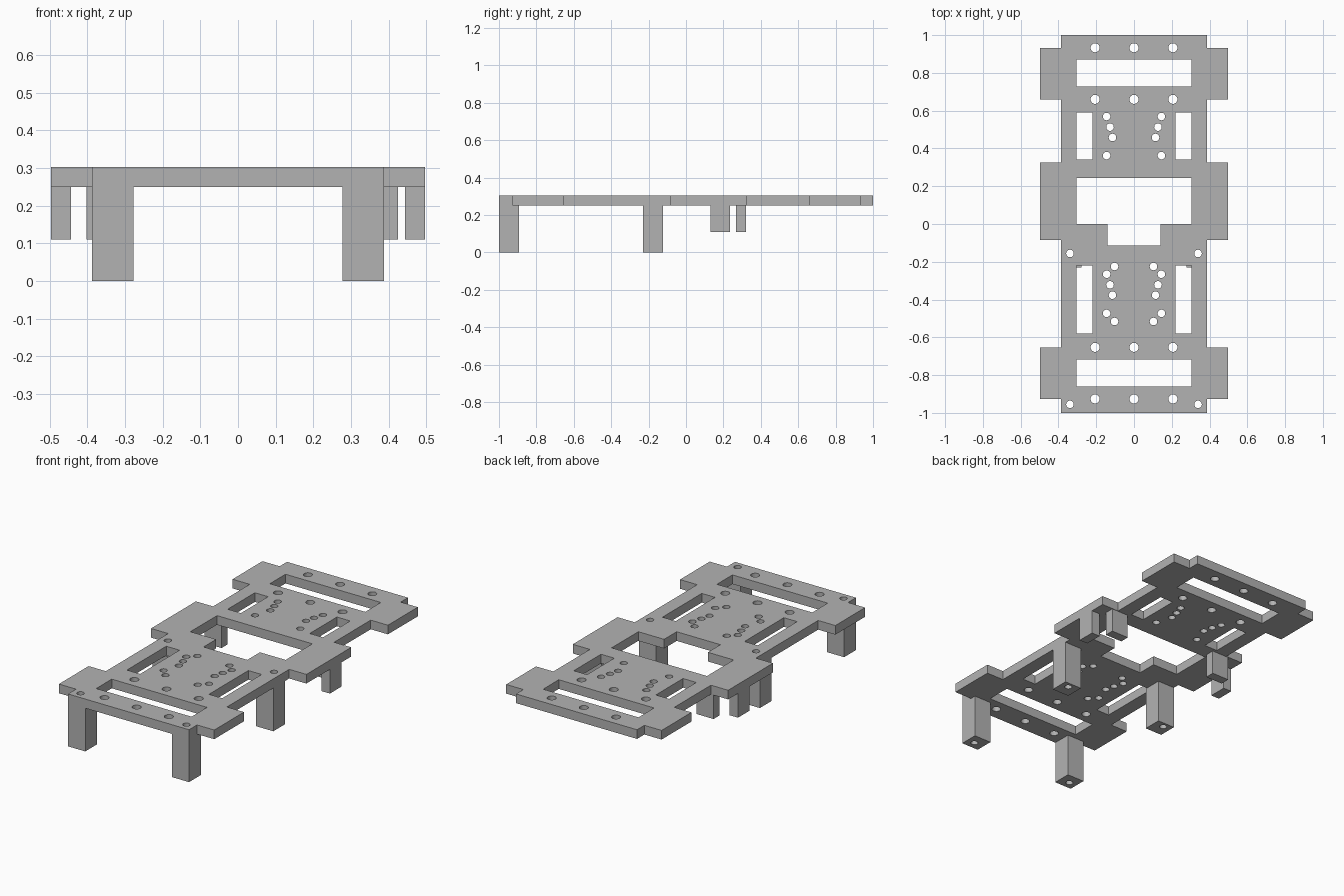
import bpy, bmesh, math

if "Cube" in bpy.data.objects:
    bpy.data.objects.remove(bpy.data.objects["Cube"])

UNDERSIDE, TOP = 0.25, 0.303

grey = bpy.data.materials.new("plain grey")
grey.use_nodes = True
COLOUR = (0.45, 0.45, 0.45, 1)
grey.diffuse_color = COLOUR
grey.node_tree.nodes["Principled BSDF"].inputs["Base Color"].default_value = COLOUR


def rect(x0, x1, y0, y1):
    return [(x0, y0), (x1, y0), (x1, y1), (x0, y1)]


def circle(x, y, r, sides=24):
    steps = [math.tau * i / sides for i in range(sides)]
    return [(x + r * math.cos(a), y + r * math.sin(a)) for a in steps]


def mirrored(points):
    """Close a right-hand half profile across the centre line."""
    return points + [(-x, y) for x, y in reversed(points)]


def slab(name, loops, z0, z1):
    """Extrude an outline with holes between two heights."""
    curve = bpy.data.curves.new(name, "CURVE")
    curve.dimensions = "2D"
    curve.fill_mode = "BOTH"
    curve.extrude = (z1 - z0) / 2
    for loop in loops:
        spline = curve.splines.new("POLY")
        spline.points.add(len(loop) - 1)
        for point, (x, y) in zip(spline.points, loop):
            point.co = (x, y, 0, 1)
        spline.use_cyclic_u = True
    obj = bpy.data.objects.new(name, curve)
    bpy.context.collection.objects.link(obj)
    bpy.ops.object.select_all(action="DESELECT")
    obj.select_set(True)
    bpy.context.view_layer.objects.active = obj
    bpy.ops.object.convert(target="MESH")
    obj = bpy.context.object
    bm = bmesh.new()
    bm.from_mesh(obj.data)
    bmesh.ops.translate(bm, verts=bm.verts, vec=(0, 0, (z0 + z1) / 2))
    bmesh.ops.remove_doubles(bm, verts=bm.verts, dist=0.0005)
    bmesh.ops.recalc_face_normals(bm, faces=bm.faces)
    for face in bm.faces:
        face.smooth = False
    bm.to_mesh(obj.data)
    bm.free()
    obj.data.materials.clear()
    obj.data.materials.append(grey)
    return obj


# Plate outline with three pairs of side tabs
BODY, TAB, INNER = 0.387, 0.497, 0.305
half = [(BODY, -1)]
for low, high in ((-0.927, -0.655), (-0.085, 0.325), (0.66, 0.933)):
    half += [(BODY, low), (TAB, low), (TAB, high), (BODY, high)]
half.append((BODY, 1))
loops = [mirrored(half)]

# Wide end windows and the notched middle window
for low, high in ((-0.86, -0.718), (0.727, 0.87)):
    loops.append(rect(-INNER, INNER, low, high))
loops.append(mirrored([(0.14, -0.115), (0.14, 0), (INNER, 0), (INNER, 0.244)]))

# Long side slots
for low, high in ((-0.58, -0.22), (0.341, 0.59)):
    loops.append(rect(0.22, INNER, low, high))
    loops.append(rect(-INNER, -0.22, low, high))

# Rows of three bolt holes
for y in (-0.926, -0.653, 0.66, 0.933):
    for x in (-0.206, 0, 0.206):
        loops.append(circle(x, y, 0.024))

# Small mounting holes, mirrored left and right
cluster = [(0.145, 0.569), (0.127, 0.513), (0.114, 0.458), (0.145, 0.362)]
small = cluster + [(x, y - 0.835) for x, y in cluster]
small += [(0.103, -0.225), (0.103, -0.516)]
LEG_HOLE_X = 0.339
leg_rows = {"front": (-1, -0.955), "middle": (-0.23, -0.156)}
small += [(LEG_HOLE_X, hole_y) for _, hole_y in leg_rows.values()]
for x, y in small:
    loops += [circle(x, y, 0.02), circle(-x, y, 0.02)]

slab("chassis_plate", loops, UNDERSIDE, TOP)

# Hollow-bored standing legs
for row, (y, hole_y) in leg_rows.items():
    for side, s in (("left", 1), ("right", -1)):
        xs = sorted((s * 0.277, s * BODY))
        slab(f"{row}_leg_{side}",
             [rect(*xs, y, y + 0.108), circle(s * LEG_HOLE_X, hole_y, 0.02)],
             0, UNDERSIDE)

# Short bracket blocks under the middle tabs
for side, s, inner in (("left", 1, 0.315), ("right", -1, -0.402)):
    xs = sorted((s * 0.443, s * TAB))
    slab(f"outer_bracket_{side}", [rect(*xs, 0.13, 0.235)], 0.11, UNDERSIDE)
    slab(f"inner_bracket_{side}", [rect(inner, inner + 0.11, 0.267, 0.322)],
         0.11, UNDERSIDE)
